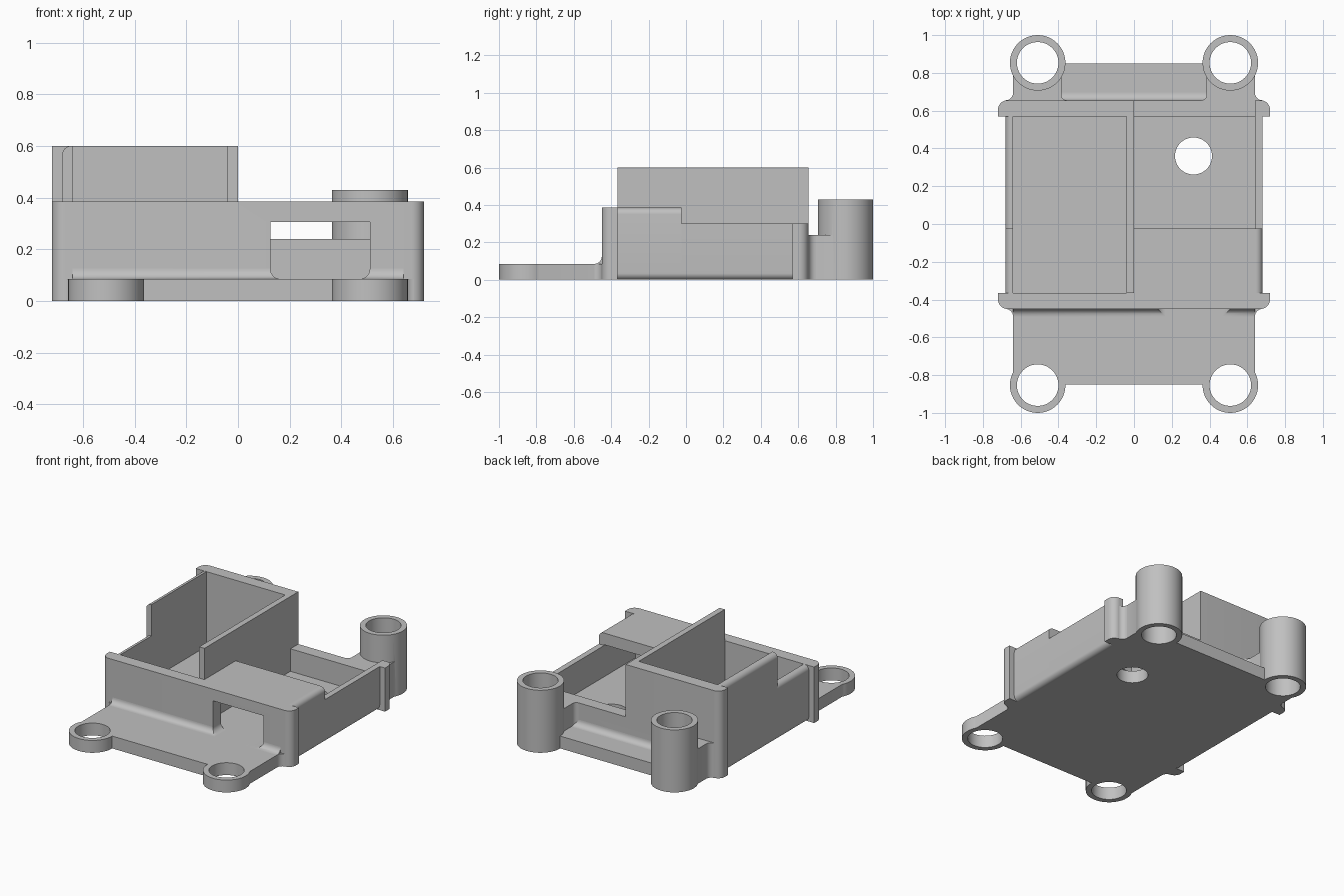
import bpy
import bmesh
from math import pi, sin, cos

cube = bpy.data.objects.get("Cube")
if cube:
    bpy.data.objects.remove(cube, do_unlink=True)

grey = bpy.data.materials.new("plain grey")
grey.use_nodes = True
colour = (0.53, 0.53, 0.53, 1)
grey.diffuse_color = colour
grey.node_tree.nodes["Principled BSDF"].inputs["Base Color"].default_value = colour

# Main dimensions
FLOOR, RIM, LOW, TOP = 0.085, 0.385, 0.3, 0.6
SHELF = 0.24
PLATE_X, SIDE_X, WALL_X = 0.64, 0.68, 0.72
FRONT, FRONT_IN, REAR_IN, REAR = -0.45, -0.365, 0.57, 0.655
STEP_Y, POST_X, POST_Y = -0.025, 0.51, 0.853
R = 0.04


def arc(cx, cy, r, a0, a1, n=8):
    return [(cx + r * cos(a0 + (a1 - a0) * i / n), cy + r * sin(a0 + (a1 - a0) * i / n))
            for i in range(n + 1)]


def rect(x0, x1, y0, y1):
    return [(x0, y0), (x1, y0), (x1, y1), (x0, y1)]


def cove(x, y, sx, sy, r=R):
    """Concave fillet section in the corner at (x, y), opening towards (sx, sy)."""
    e = 0.01
    curve = [(x + sx * (r - r * cos(t)), y + sy * (r - r * sin(t)))
             for t in [i * pi / 16 for i in range(9)]]
    return [(x - sx * e, y + sy * r)] + [(x - sx * e, y - sy * e), (x + sx * r, y - sy * e)] \
        + [(x + sx * (r - r * cos(t)), y + sy * (r - r * sin(t)))
           for t in [pi / 2 - i * pi / 16 for i in range(9)]] if curve else curve


def prism(name, pts, axis, lo, hi, round_y=None):
    """Extrude a section along an axis; optionally round the outer upright edges at round_y."""
    place = {"x": lambda p, h: (h, p[0], p[1]),
             "y": lambda p, h: (p[0], h, p[1]),
             "z": lambda p, h: (p[0], p[1], h)}[axis]
    bm = bmesh.new()
    face = bm.faces.new([bm.verts.new(place(p, lo)) for p in pts])
    top = bmesh.ops.extrude_face_region(bm, geom=[face])
    move = place((0, 0), hi - lo)
    bmesh.ops.translate(bm, vec=move, verts=[v for v in top["geom"] if isinstance(v, bmesh.types.BMVert)])
    bmesh.ops.recalc_face_normals(bm, faces=bm.faces)
    if round_y is not None:
        edges = [e for e in bm.edges
                 if all(abs(v.co.x) > WALL_X - 0.01 and abs(v.co.y - round_y) < 0.001 for v in e.verts)
                 and abs(e.verts[0].co.z - e.verts[1].co.z) > 0.1]
        bmesh.ops.bevel(bm, geom=edges, offset=0.05, segments=8, profile=0.5, affect="EDGES")
    mesh = bpy.data.meshes.new(name)
    bm.to_mesh(mesh)
    bm.free()
    mesh.materials.append(grey)
    ob = bpy.data.objects.new(name, mesh)
    bpy.context.collection.objects.link(ob)
    return ob


def select(ob):
    bpy.ops.object.select_all(action="DESELECT")
    ob.select_set(True)
    bpy.context.view_layer.objects.active = ob


def combine(target, tools, operation):
    select(target)
    for tool in tools:
        mod = target.modifiers.new("cut", "BOOLEAN")
        mod.operation, mod.solver, mod.object = operation, "EXACT", tool
        bpy.ops.object.modifier_apply(modifier=mod.name)
    for tool in tools:
        bpy.data.objects.remove(tool, do_unlink=True)


# Base plate with four ring mounts: low at the front, tall at the rear
base = prism("base_plate", rect(-PLATE_X, PLATE_X, -0.85, 0.85), "z", 0, FLOOR)
adds, holes = [], []
for s in (-1, 1):
    for y, height in ((-POST_Y, FLOOR), (POST_Y, 0.43)):
        adds.append(prism("mount", arc(s * POST_X, y, 0.147, 0, 2 * pi, 48)[:-1], "z", 0, height))
        holes.append(prism("mount_hole", arc(s * POST_X, y, 0.11, 0, 2 * pi, 48)[:-1], "z", -0.1, 0.6))
    x0, x1 = sorted((s * 0.385, s * PLATE_X))
    adds.append(prism("mount_web", rect(x0, x1, REAR - 0.02, POST_Y), "z", 0, SHELF))
holes.append(prism("floor_hole", arc(0.315, 0.36, 0.098, 0, 2 * pi, 48)[:-1], "z", -0.1, 0.6))
combine(base, adds, "UNION")
combine(base, holes, "DIFFERENCE")
parts = [base]

# Front wall and its base fillet, with a round-bottomed opening
front = prism("front_wall", rect(-WALL_X, WALL_X, 0, RIM), "y", FRONT, FRONT_IN, FRONT)
fillet = prism("front_fillet", cove(FRONT, FLOOR, -1, 1), "x", -PLATE_X, PLATE_X)
for ob in (front, fillet):
    outline = (arc(0.165, FLOOR + R, R, pi * 1.5, pi, 8)[::-1]
               + arc(0.47, FLOOR + R, R, pi * 1.5, pi * 2, 8) + [(0.51, 0.305), (0.125, 0.305)])
    combine(ob, [prism("opening", outline, "y", -0.6, -0.3)], "DIFFERENCE")
parts += [front, fillet]

# Rear wall: tall over one half, low over the other, with a raised end
steps = [(-WALL_X, 0), (WALL_X, 0), (WALL_X, LOW), (PLATE_X, LOW), (PLATE_X, SHELF),
         (0, SHELF), (0, TOP), (-WALL_X, TOP)]
parts.append(prism("rear_wall", steps, "y", REAR_IN, REAR, REAR))
parts.append(prism("rear_fillet", cove(REAR, FLOOR, 1, 1), "x", -0.39, 0.39))

# Upright fillets where the walls meet the plate and the webs
for s in (-1, 1):
    parts.append(prism("front_corner_fillet", cove(s * PLATE_X, FRONT, s, -1), "z", 0, FLOOR))
    parts.append(prism("rear_corner_fillet", cove(s * PLATE_X, REAR, s, 1), "z", 0, SHELF))
    parts.append(prism("web_fillet", cove(s * 0.385, REAR, -s, 1, 0.03), "z", FLOOR, SHELF))


# Side walls with rounded outer edges
def side_wall(name, s, height, y0, y1, round_top):
    c = SIDE_X - 0.035
    pts = [(PLATE_X - 0.005, 0)] + arc(c, 0.035, 0.035, -pi / 2, 0)
    pts += arc(c, height - 0.035, 0.035, 0, pi / 2) if round_top else [(SIDE_X, height)]
    pts = [(s * x, z) for x, z in pts + [(PLATE_X, height), (PLATE_X, FLOOR), (PLATE_X - 0.005, FLOOR)]]
    parts.append(prism(name, pts, "y", y0, y1))


for s, name, height in ((1, "left", LOW), (-1, "right", TOP)):
    side_wall(name + "_side_front", s, RIM, FRONT_IN, STEP_Y, True)
    side_wall(name + "_side_rear", s, height, STEP_Y, REAR_IN, height == TOP)

# Divider between the bays and the cover over the front of the left bay
parts.append(prism("divider", rect(-0.04, 0, FLOOR, TOP), "y", FRONT_IN, REAR_IN))
parts.append(prism("bay_cover", rect(0, 0.645, 0.305, RIM), "y", FRONT_IN, STEP_Y))

for ob in parts:
    select(ob)
    bpy.ops.object.shade_smooth_by_angle(angle=pi / 6)
